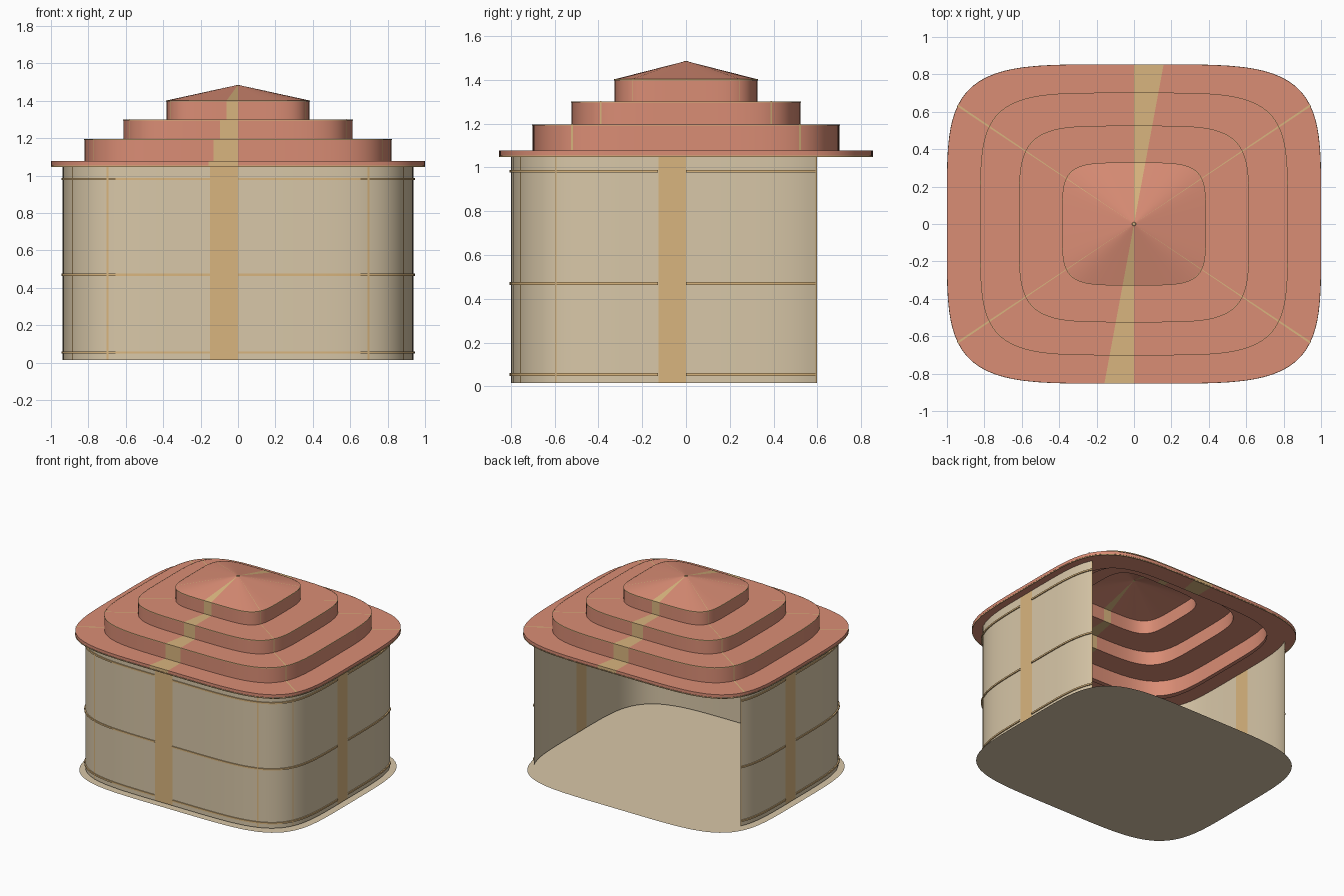
import bpy, bmesh, math

cube = bpy.data.objects.get("Cube")
if cube:
    bpy.data.objects.remove(cube, do_unlink=True)

SEG = 160        # steps around the rounded plan
ASPECT = 0.853   # depth divided by width
POWER = 4.7      # squareness of the plan
QUARTER = SEG // 4
STRIPE = 4       # steps in one painted stripe
CORNER = 17      # step of a corner seam from the side axis


def material(name, rgb):
    def linear(c):
        c /= 255
        return c / 12.92 if c <= 0.04045 else ((c + 0.055) / 1.055) ** 2.4
    mat = bpy.data.materials.new(name)
    mat.use_nodes = True
    colour = [linear(c) for c in rgb] + [1]
    mat.diffuse_color = colour
    mat.node_tree.nodes["Principled BSDF"].inputs["Base Color"].default_value = colour
    return mat


TERRACOTTA = material("terracotta", (218, 141, 117))
CANVAS = material("beige_canvas", (216, 199, 168))
TAN = material("tan_trim", (217, 181, 126))


def point(step, radius, z):
    """Point on the rounded-rectangle plan at a step around it."""
    a = math.tau * step / SEG
    c, s = math.cos(a), math.sin(a)
    r = radius / (abs(c) ** POWER + abs(s) ** POWER) ** (1 / POWER)
    return (r * c, r * s * ASPECT, z)


def finish(name, bm, mats):
    mesh = bpy.data.meshes.new(name)
    bm.to_mesh(mesh)
    bm.free()
    for m in mats:
        mesh.materials.append(m)
    obj = bpy.data.objects.new(name, mesh)
    bpy.context.collection.objects.link(obj)
    bpy.ops.object.select_all(action='DESELECT')
    obj.select_set(True)
    bpy.context.view_layer.objects.active = obj
    bpy.ops.object.shade_smooth_by_angle(angle=math.radians(25))
    return obj


def loft(name, profile, start, stop, mats, rule=None, steps=None):
    """Sweep a (radius, z) profile around the plan from start to stop."""
    bm = bmesh.new()
    steps = steps or round(stop - start)
    closed = stop - start == SEG
    cols = []
    for k in range(steps if closed else steps + 1):
        s = start + (stop - start) * k / steps
        cols.append([bm.verts.new(point(s, r, z)) for r, z in profile])
    for k in range(steps):
        a, b = cols[k], cols[(k + 1) % len(cols)]
        for j in range(len(profile) - 1):
            f = bm.faces.new((a[j], b[j], b[j + 1], a[j + 1]))
            if rule:
                f.material_index = rule(start + k)
    return finish(name, bm, mats)


def wall_stripe(step):
    return int(step % QUARTER >= QUARTER - STRIPE)


def roof_stripe(step):
    return int(QUARTER - STRIPE <= step % (2 * QUARTER) < QUARTER)


# Floor sheet
bm = bmesh.new()
bm.faces.new([bm.verts.new(point(k, 0.975, 0)) for k in range(SEG)])
finish("floor", bm, [CANVAS])

# Wall, open at the back
W = 0.937
FIRST, LAST = 2 * QUARTER - CORNER, SEG + CORNER
loft("wall", [(W, 0.015), (W, 1.055)], FIRST, LAST, [CANVAS, TAN], wall_stripe)

# Vertical wall seams
for axis in (2 * QUARTER, 3 * QUARTER, SEG):
    for step in (axis - CORNER, axis + CORNER):
        if FIRST <= step <= LAST:
            loft("wall_seam", [(W + 0.003, 0.015), (W + 0.003, 1.05)],
                 step - 0.1, step + 0.1, [TAN], steps=1)

# Horizontal bands, broken at the stripes
edges = [FIRST, 2 * QUARTER - STRIPE, 2 * QUARTER, 3 * QUARTER - STRIPE,
         3 * QUARTER, SEG - STRIPE, SEG, LAST]
for z in (0.055, 0.47, 0.982):
    h, r = 0.006, W + 0.008
    for a, b in zip(edges[::2], edges[1::2]):
        loft("wall_band", [(W, z - h), (r, z - h), (r, z + h), (W, z + h)], a, b, [TAN])

# Stepped roof as one hollow sheet with a folded rim
roof = [(0.82, 1.055), (1.0, 1.055), (1.0, 1.078), (0.82, 1.078),
        (0.82, 1.195), (0.613, 1.195), (0.613, 1.3), (0.382, 1.3),
        (0.382, 1.402), (0.01, 1.483)]
loft("stepped_roof", roof, 0, SEG, [TERRACOTTA, TAN], roof_stripe)

# Thin trim along the tier edges
for r, z in ((0.998, 1.052), (0.82, 1.195), (0.613, 1.3), (0.382, 1.402)):
    loft("roof_edge_trim", [(r, z - 0.005), (r + 0.003, z - 0.005),
                            (r + 0.003, z + 0.001), (r, z + 0.001)], 0, SEG, [TAN])

# Diagonal roof seams
seam = [(r + 0.002, z + 0.002) for r, z in roof[2:]]
for step in (CORNER, 2 * QUARTER - CORNER, 2 * QUARTER + CORNER, SEG - CORNER):
    loft("roof_seam", seam, step - 0.12, step + 0.12, [TAN], steps=1)

# Peak cap
bm = bmesh.new()
bmesh.ops.create_cone(bm, cap_ends=True, segments=16, radius1=0.012, radius2=0.008, depth=0.006)
cap = finish("peak_cap", bm, [TAN])
cap.location.z = 1.483
